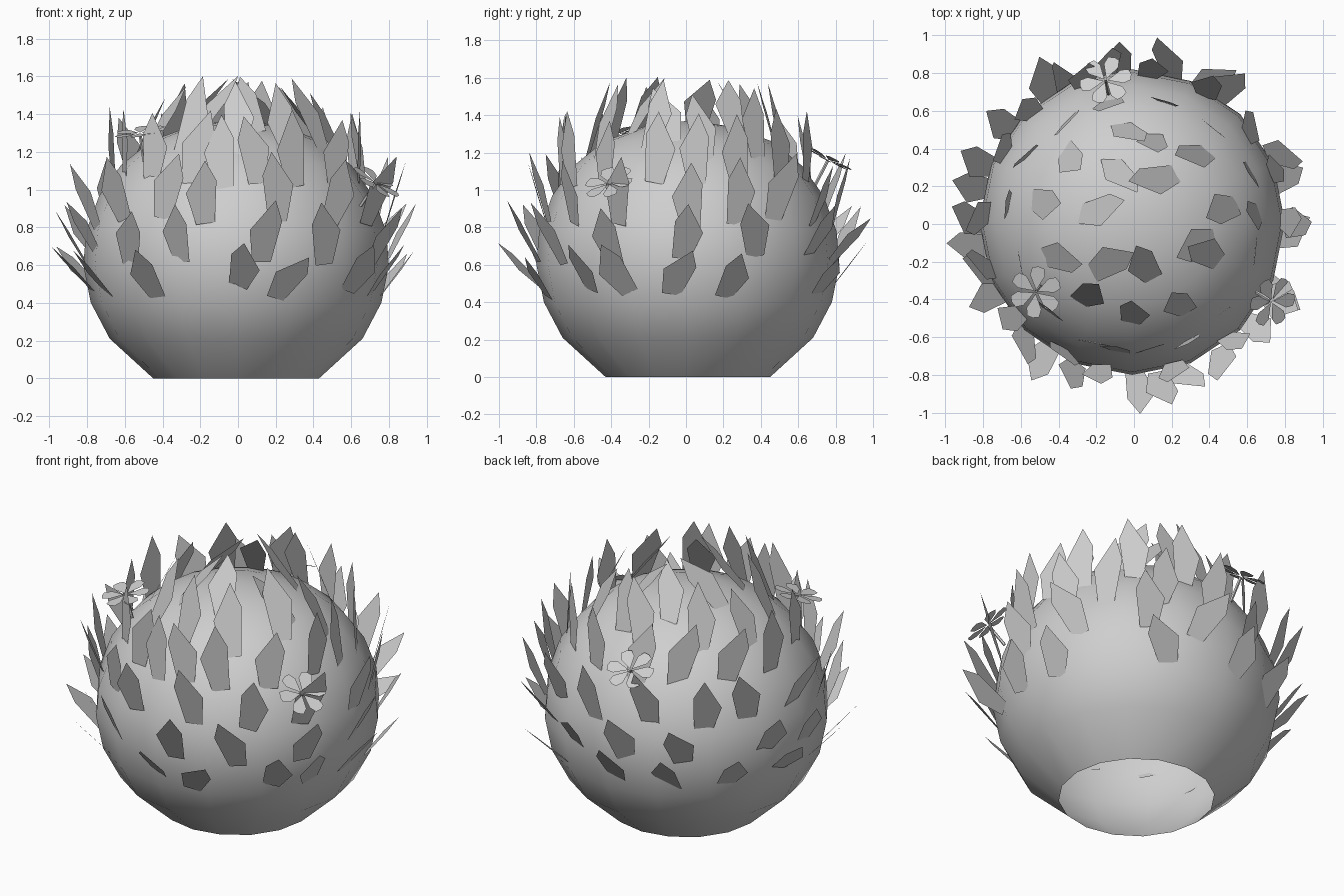
import bpy, bmesh, math, random
from mathutils import Vector, Matrix

random.seed(11)
if "Cube" in bpy.data.objects:
    bpy.data.objects.remove(bpy.data.objects["Cube"])

grey = bpy.data.materials.new("plain_grey")
grey.use_nodes = True
colour = (0.62, 0.62, 0.62, 1)
grey.diffuse_color = colour
grey.node_tree.nodes["Principled BSDF"].inputs["Base Color"].default_value = colour


def finish(bm, name, smooth_angle=None):
    mesh = bpy.data.meshes.new(name)
    bm.to_mesh(mesh)
    bm.free()
    mesh.materials.append(grey)
    obj = bpy.data.objects.new(name, mesh)
    bpy.context.collection.objects.link(obj)
    if smooth_angle:
        bpy.ops.object.select_all(action='DESELECT')
        obj.select_set(True)
        bpy.context.view_layer.objects.active = obj
        bpy.ops.object.shade_smooth_by_angle(angle=math.radians(smooth_angle))
    return obj


def outward(degrees):
    # zero faces the front, ninety faces the model's left
    a = math.radians(degrees)
    return Vector((math.sin(a), -math.cos(a), 0))


# Rounded bush shell, open underneath, turned from a profile
profile = [(0.44, 0), (0.67, 0.21), (0.77, 0.4), (0.81, 0.6), (0.795, 0.78),
           (0.725, 0.97), (0.61, 1.13), (0.45, 1.26), (0.23, 1.34), (0, 1.37)]


def radius_at(z):
    for (r0, z0), (r1, z1) in zip(profile, profile[1:]):
        if z0 <= z <= z1:
            return r0 + (r1 - r0) * (z - z0) / (z1 - z0)
    return 0


SIDES = 16
bm = bmesh.new()
rings = [[bm.verts.new(outward(360 * i / SIDES) * r + Vector((-0.01, 0.01, z)))
          for i in range(SIDES)] for r, z in profile[:-1]]
top = bm.verts.new((-0.01, 0.01, profile[-1][1]))
for low, high in zip(rings, rings[1:]):
    for i in range(SIDES):
        j = (i + 1) % SIDES
        bm.faces.new((low[i], low[j], high[j], high[i]))
for i in range(SIDES):
    bm.faces.new((rings[-1][i], rings[-1][(i + 1) % SIDES], top))
finish(bm, "bush_body", 60)


# Pointed leaves, each a tapered quad with a slanted tip
def add_leaf(bm, angle, z, lean, length, roll):
    out = outward(angle)
    side = Vector((-out.y, out.x, 0))
    lean = math.radians(lean)
    up = out * math.sin(lean) + Vector((0, 0, math.cos(lean)))
    side = Matrix.Rotation(random.uniform(-0.25, 0.25), 3, up) @ side
    turn = Matrix.Rotation(roll, 3, side.cross(up))
    side, up = turn @ side, turn @ up
    root = out * (radius_at(z) - 0.015) + Vector((0, 0, z))
    hand = random.choice((-1, 1))

    def point(across, along):
        return bm.verts.new(root + side * across * hand + up * length * along)

    a, b = point(-0.05, 0), point(0.05, 0)
    c, d = point(0.09, 0.66), point(-0.08, 0.52)
    tip = point(0.045, 1)
    faces = [bm.faces.new((a, b, c, d)), bm.faces.new((d, c, tip))]
    if hand < 0:
        bmesh.ops.reverse_faces(bm, faces=faces)


# Rows: root height, outward lean, length, roll range, angles round the bush
rows = [
    (0.46, 42, 0.32, 0.35,
     (-82, -62, -34, 0, 15, 49, 67, 84, 105, 155, 185, -104, -129, -150)),
    (0.63, 30, 0.35, 0.3,
     (-70, -46, -22, 9, 35, 62, 88, 118, 146, 165, -170, -146, -112, -90)),
    (0.82, 16, 0.37, 0.25,
     (-72, -52, -32, -13, 16, 39, 62, 92, 110, 128, 150, 175, -160, -138, -118, -95)),
    (1.04, -3, 0.38, 0.2,
     (-70, -45, -22, -6, 9, 27, 50, 75, 95, 115, 140, 165, -170, -150, -125, -100)),
    (1.19, -22, 0.4, 0.2, range(-172, 170, 34)),
    (1.29, -34, 0.38, 0.4, range(20, 360, 60)),
]
bm = bmesh.new()
for z, lean, length, spread, angles in rows:
    for angle in angles:
        add_leaf(bm, angle, z + random.uniform(-0.04, 0.03),
                 lean + random.uniform(-7, 7), length * random.uniform(0.92, 1.08),
                 random.uniform(-spread, spread))
finish(bm, "leaves")


# Six-petalled flowers on thin stems
def add_flower(name, centre, facing):
    turn = Vector(facing).to_track_quat('Z', 'Y').to_matrix().to_4x4()
    bm = bmesh.new()
    outline = [(0.01, 0), (0.09, -0.04), (0.132, -0.032), (0.14, 0),
               (0.132, 0.032), (0.09, 0.04)]
    for k in range(6):
        spin = Matrix.Rotation(math.tau * k / 6, 4, 'Z')
        bm.faces.new([bm.verts.new(spin @ Vector((x, y, 0.06 * x))) for x, y in outline])
    stem = bmesh.ops.create_cone(bm, segments=5, radius1=0.009, radius2=0.009, depth=0.15)
    bmesh.ops.translate(bm, verts=stem["verts"], vec=(0, 0, -0.08))
    bm.transform(Matrix.Translation(centre) @ turn)
    finish(bm, name)


add_flower("flower_front_right", (-0.52, -0.36, 1.3), (-0.15, -0.2, 1))
add_flower("flower_front_left", (0.73, -0.41, 1.035), (0.5, -0.3, 0.75))
add_flower("flower_back", (-0.15, 0.76, 1.16), (-0.1, 0.45, 0.87))
